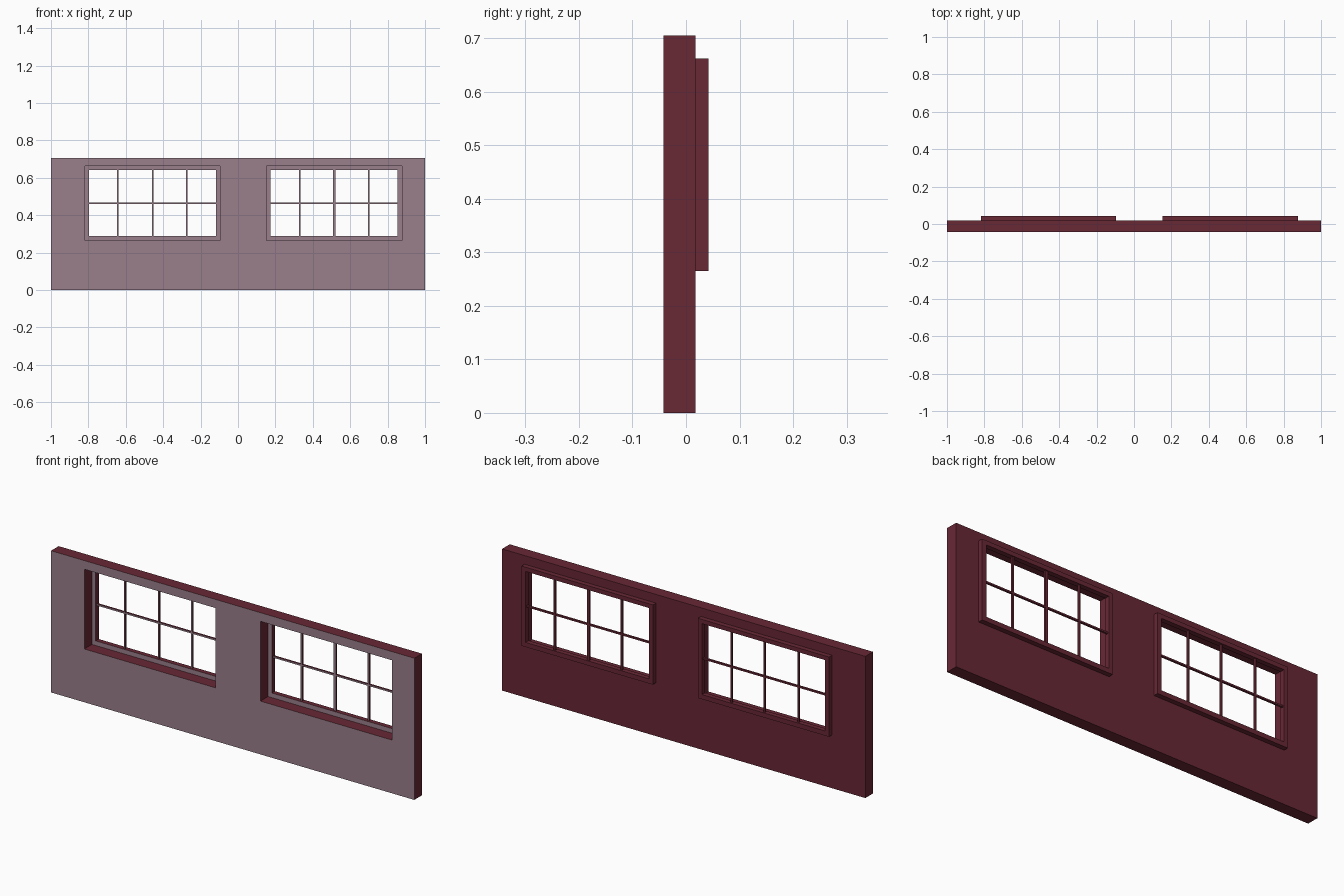
import bpy, bmesh
from mathutils import Vector

if "Cube" in bpy.data.objects:
    bpy.data.objects.remove(bpy.data.objects["Cube"])

def material(name, color):
    m = bpy.data.materials.new(name)
    m.diffuse_color = (*color, 1)
    m.use_nodes = True
    m.node_tree.nodes["Principled BSDF"].inputs["Base Color"].default_value = m.diffuse_color
    return m

RED = material("dark_red", (0.14, 0.021, 0.036))
PALE = material("pale_mauve", (0.32, 0.21, 0.255))

def panel(name, xs, zs, y0, y1, is_open):
    """Slab on an x/z grid with open cells; welded, no inner faces."""
    bm = bmesh.new()
    v = lambda x, y, z: bm.verts.new((x, y, z))
    solid = lambda i, k: (0 <= i < len(xs) - 1 and 0 <= k < len(zs) - 1
                          and not is_open(i, k))
    for i in range(len(xs) - 1):
        for k in range(len(zs) - 1):
            if not solid(i, k):
                continue
            a, b, c, d = xs[i], xs[i + 1], zs[k], zs[k + 1]
            quads = [[(a, y0, c), (b, y0, c), (b, y0, d), (a, y0, d)],
                     [(a, y1, c), (a, y1, d), (b, y1, d), (b, y1, c)]]
            if not solid(i - 1, k):
                quads.append([(a, y0, c), (a, y0, d), (a, y1, d), (a, y1, c)])
            if not solid(i + 1, k):
                quads.append([(b, y0, c), (b, y1, c), (b, y1, d), (b, y0, d)])
            if not solid(i, k - 1):
                quads.append([(a, y0, c), (a, y1, c), (b, y1, c), (b, y0, c)])
            if not solid(i, k + 1):
                quads.append([(a, y0, d), (b, y0, d), (b, y1, d), (a, y1, d)])
            for q in quads:
                bm.faces.new([v(*p) for p in q])
    bmesh.ops.remove_doubles(bm, verts=bm.verts, dist=1e-5)
    bmesh.ops.recalc_face_normals(bm, faces=bm.faces)
    bmesh.ops.dissolve_limit(bm, angle_limit=0.01, verts=bm.verts, edges=bm.edges)
    bm.normal_update()
    # front faces are painted paler
    for f in bm.faces:
        f.material_index = int(f.normal.dot(Vector((0, -1, 0))) > 0.9)
    me = bpy.data.meshes.new(name)
    bm.to_mesh(me)
    bm.free()
    me.materials.append(RED)
    me.materials.append(PALE)
    bpy.context.collection.objects.link(bpy.data.objects.new(name, me))

BACK, FRONT, RIM = 0.018, -0.042, 0.042
Z0, Z1 = 0.265, 0.662            # opening heights
G0, G1 = 0.288, 0.641            # glazing heights
windows = {"left": (-0.817, -0.095, (-0.643, -0.456, -0.274), 0.008),
           "right": (0.153, 0.876, (0.331, 0.514, 0.699), 0.014)}

# wall with two openings
L, R = windows["left"], windows["right"]
panel("wall", [-1, L[0], L[1], R[0], R[1], 1], [0, Z0, Z1, 0.705], FRONT, BACK,
      lambda i, k: k == 1 and i in (1, 3))

for side, (x0, x1, bars, mid_width) in windows.items():
    g0, g1 = x0 + 0.021, x1 - 0.023
    # raised frame on the back of the wall
    panel(side + "_window_frame", [x0, g0, g1, x1], [Z0, G0, G1, Z1], BACK, RIM,
          lambda i, k: i == 1 and k == 1)
    # glazing bars
    xs = [g0]
    for n, x in enumerate(bars):
        w = mid_width if n == 1 else 0.008
        xs += [x - w / 2, x + w / 2]
    xs.append(g1)
    panel(side + "_glazing_bars", xs, [G0, 0.461, 0.469, G1], 0.026, 0.036,
          lambda i, k: i % 2 == 0 and k != 1)
